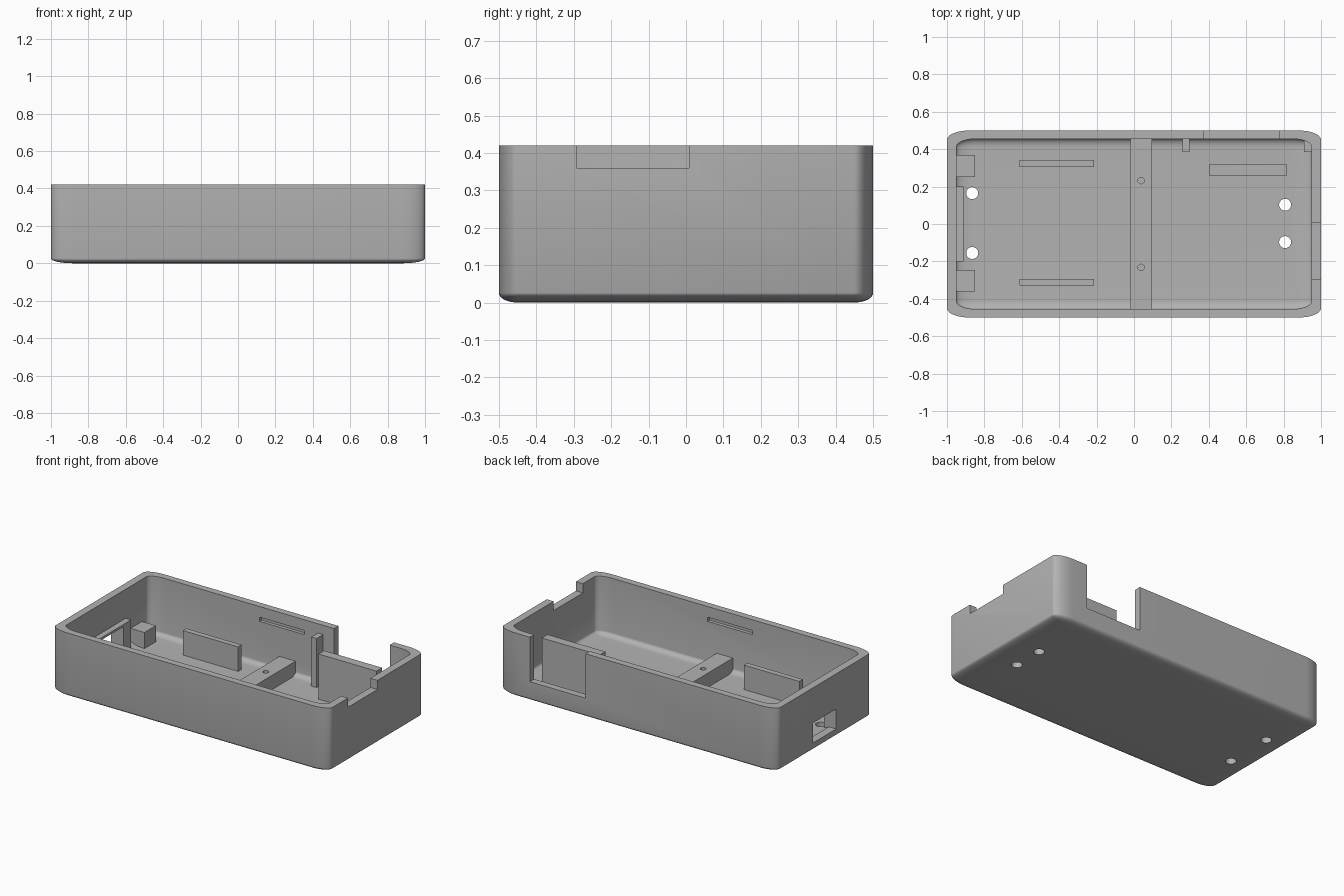
import bpy
import bmesh
import math

cube = bpy.data.objects.get("Cube")
if cube:
    bpy.data.objects.remove(cube, do_unlink=True)

# Single plastic colour
grey = bpy.data.materials.new("grey plastic")
grey.use_nodes = True
colour = (0.45, 0.45, 0.45, 1)
grey.diffuse_color = colour
grey.node_tree.nodes["Principled BSDF"].inputs["Base Color"].default_value = colour

FLOOR = 0.04     # top of the floor
SINK = 0.03      # start of parts rooted in the floor
INX, INY = 0.95, 0.455


def finish(bm, name):
    bmesh.ops.recalc_face_normals(bm, faces=bm.faces)
    mesh = bpy.data.meshes.new(name)
    bm.to_mesh(mesh)
    bm.free()
    mesh.materials.append(grey)
    obj = bpy.data.objects.new(name, mesh)
    bpy.context.collection.objects.link(obj)
    return obj


def box(name, x, y, z):
    """Box from (min, max) ranges."""
    bm = bmesh.new()
    bmesh.ops.create_cube(bm, size=1)
    for v in bm.verts:
        for i, (lo, hi) in enumerate((x, y, z)):
            v.co[i] = (lo + hi) / 2 + v.co[i] * (hi - lo)
    return finish(bm, name)


def cylinder(name, x, y, z, radius):
    bm = bmesh.new()
    bmesh.ops.create_cone(bm, cap_ends=True, segments=32, radius1=radius,
                          radius2=radius, depth=z[1] - z[0])
    bmesh.ops.translate(bm, verts=bm.verts, vec=(x, y, (z[0] + z[1]) / 2))
    return finish(bm, name)


def tub(name, half, radii, z):
    """Upright block with elliptical corners and a rounded bottom edge."""
    (hx, hy), (rx, ry, rz) = half, radii
    steps, levels = 10, 8
    bm = bmesh.new()
    rings = []
    layers = [(math.sin(a), z[0] + rz * (1 - math.cos(a)))
              for a in (math.pi / 2 * i / levels for i in range(levels + 1))]
    for k, height in layers + [(1, z[1])]:
        ring = []
        for q, (sx, sy) in enumerate(((1, 1), (-1, 1), (-1, -1), (1, -1))):
            for s in range(steps + 1):
                a = math.pi / 2 * (q + s / steps)
                ring.append(bm.verts.new((sx * (hx - rx) + k * rx * math.cos(a),
                                          sy * (hy - ry) + k * ry * math.sin(a),
                                          height)))
        rings.append(ring)
    for low, high in zip(rings, rings[1:]):
        for i in range(len(low)):
            j = (i + 1) % len(low)
            bm.faces.new((low[i], low[j], high[j], high[i]))
    bm.faces.new(rings[0])
    bm.faces.new(rings[-1])
    bmesh.ops.remove_doubles(bm, verts=bm.verts, dist=1e-5)
    return finish(bm, name)


def cut(obj, cutter):
    mod = obj.modifiers.new("cut", 'BOOLEAN')
    mod.operation = 'DIFFERENCE'
    mod.solver = 'EXACT'
    mod.object = cutter
    cutter.hide_render = True
    bpy.context.view_layer.update()
    bpy.context.view_layer.objects.active = obj
    bpy.ops.object.modifier_apply(modifier=mod.name)
    bpy.data.objects.remove(cutter, do_unlink=True)


# Open case shell
shell = tub("case_shell", (1, 0.5), (0.12, 0.05, 0.026), (0, 0.42))
cut(shell, tub("cavity", (INX, INY), (0.1, 0.045, 0.026), (FLOOR, 0.6)))

# Wall openings: back notch, left-side notch and right-side port
cut(shell, box("back_notch", (0.375, 0.777), (0.4, 0.6), (0.13, 0.6)))
cut(shell, box("side_notch", (0.9, 1.1), (-0.293, 0.008), (0.36, 0.6)))
cut(shell, box("port_hole", (-1.1, -0.9), (-0.12, 0.12), (0.06, 0.19)))

# Shallow latch slots inside the long walls
for side in (-1, 1):
    y = sorted((side * 0.44, side * 0.477))
    cut(shell, box("latch_slot", (-0.163, 0.163), y, (0.323, 0.35)))

# Screw holes in the floor
for x, y in ((-0.865, 0.165), (-0.865, -0.155), (0.808, 0.103), (0.808, -0.097)):
    cut(shell, cylinder("screw_hole", x, y, (-0.1, 0.2), 0.032))

bpy.ops.object.select_all(action='DESELECT')
shell.select_set(True)
bpy.context.view_layer.objects.active = shell
bpy.ops.object.shade_smooth_by_angle(angle=math.radians(32))

# Cross bar with two blind holes
bar = box("cross_bar", (-0.02, 0.097), (-0.46, 0.46), (SINK, 0.133))
for y in (-0.232, 0.232):
    cut(bar, cylinder("bar_hole", 0.038, y, (0.07, 0.3), 0.017))

# Frame around the port on the inner wall
frame = box("port_frame", (-0.96, -0.912), (-0.2, 0.2), (SINK, 0.23))
cut(frame, box("frame_hole", (-1.05, -0.85), (-0.122, 0.122), (0.045, 0.215)))

# Corner blocks beside the port
box("rear_block", (-0.96, -0.85), (0.25, 0.368), (SINK, 0.145))
box("front_block", (-0.96, -0.85), (-0.362, -0.245), (SINK, 0.145))

# Standing plates
box("rear_guide_plate", (-0.612, -0.213), (0.306, 0.342), (SINK, 0.2))
box("front_guide_plate", (-0.612, -0.213), (-0.33, -0.294), (SINK, 0.2))
box("notch_backing_plate", (0.4, 0.818), (0.26, 0.318), (SINK, 0.335))

# Posts on the back wall, either side of the notch
box("inner_post", (0.258, 0.296), (0.386, 0.465), (SINK, 0.36))
box("corner_post", (0.91, 0.96), (0.386, 0.465), (SINK, 0.36))
